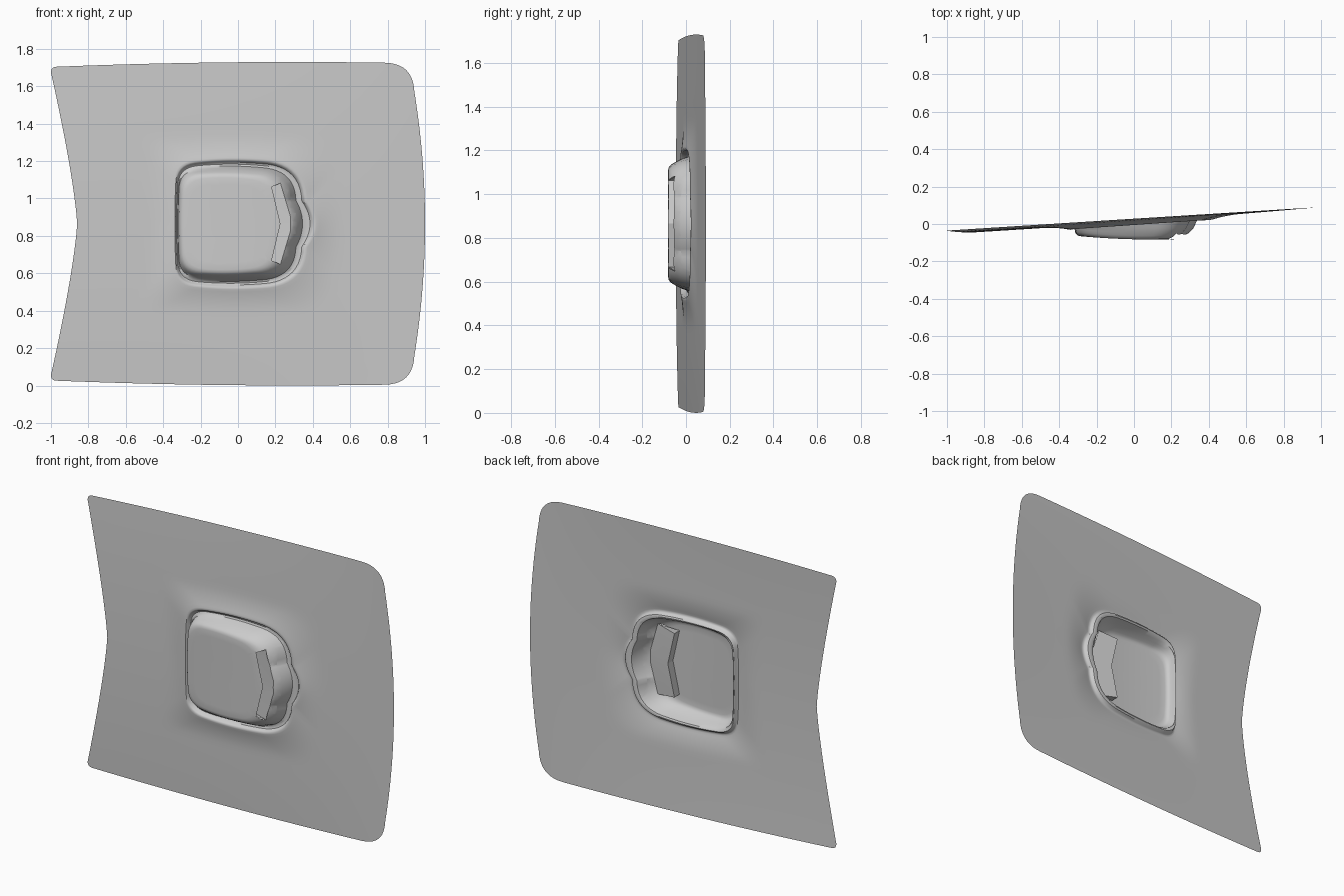
import bpy, bmesh, math
from mathutils import Vector
from mathutils.bvhtree import BVHTree

if "Cube" in bpy.data.objects:
    bpy.data.objects.remove(bpy.data.objects["Cube"])

CZ = 0.865  # mirror height of the panel


def loop(xl, xlm, xr, xrm, hl, hm, hr, rl, rr, p=2.0):
    """Rounded outline, mirrored about CZ. Corner x/heights, mid bulges, corner radii."""
    def top(x):
        u = (x - xl) / (xr - xl)
        return hl + (hr - hl) * u + 4 * u * (1 - u) * (hm - (hl + hr) / 2)

    def bez(a, b, c, n):
        return [((1 - t) ** 2 * a[0] + 2 * t * (1 - t) * b[0] + t * t * c[0],
                 (1 - t) ** 2 * a[1] + 2 * t * (1 - t) * b[1] + t * t * c[1])
                for t in [i / n for i in range(n)]]
    n = 14
    pts = []
    a, c = (xl, hl - rl), (xl + rl, top(xl + rl))
    for i in range(n):
        t = i / n
        pts.append((xlm + (xl - xlm) * t ** p, a[1] * t))
    pts += bez(a, (xl, hl), c, 8)
    x2 = xr - rr
    for i in range(18):
        x = c[0] + (x2 - c[0]) * i / 18
        pts.append((x, top(x)))
    e = (xr + (xrm - xr) * 0.12, hr - rr)
    pts += bez((x2, top(x2)), (xr, hr), e, 10)
    for i in range(n + 1):
        t = 1 - i / n
        pts.append((xrm + (e[0] - xrm) * t ** 2, e[1] * t))
    return pts + [(x, -z) for x, z in pts[-2:0:-1]]


def base_y(x, z):
    # slanted sheet, slightly crowned along the middle
    crown = -0.02 * max(0, 1 - (z / 0.865) ** 2) * (1 - ((x + 1) / 2) ** 3)
    return 0.0285 + 0.0625 * x + crown


def cap_y(x):
    return -0.083 + 0.02 * (min(0, x - 0.1) / 0.41) ** 2


bm = bmesh.new()
rings = []


def add_ring(pts, yf):
    rings.append([bm.verts.new((x, yf(x, z), CZ + z)) for x, z in pts])


# outer sheet, swelling towards the lip
outer = loop(-1, -0.86, 0.935, 1.0, 0.838, 0.863, 0.858, 0.03, 0.15, 1.3)
lip = loop(-0.34, -0.345, 0.365, 0.42, 0.325, 0.352, 0.315, 0.10, 0.19)
for t in (1, .97, .9, .8, .7, .6, .5, .4, .3, .24, .19, .15, .11, .08, .05, .025, 0):
    pts = [(a[0] + (b[0] - a[0]) * t, a[1] + (b[1] - a[1]) * t) for a, b in zip(lip, outer)]
    d = -0.018 * max(0, 1 - t / 0.26) ** 2
    add_ring(pts, lambda x, z: base_y(x, z) + d)

# lip, groove and foot of the bump
for spec, d in (
        ((-.333, -.338, .353, .407, .316, .343, .306, .10, .18), -.019),
        ((-.328, -.333, .345, .398, .309, .335, .299, .10, .18), -.014),
        ((-.325, -.329, .335, .385, .303, .327, .292, .10, .17), .002),
        ((-.322, -.326, .320, .365, .297, .318, .283, .10, .16), .006),
        ((-.318, -.323, .305, .345, .290, .308, .275, .10, .15), .002)):
    add_ring(loop(*spec), lambda x, z: base_y(x, z) + d)

# bump wall and rounded shoulder
for spec, d in (
        ((-.316, -.321, .275, .318, .279, .296, .265, .10, .14), .060),
        ((-.313, -.318, .255, .295, .268, .284, .254, .10, .13), .036),
        ((-.310, -.315, .237, .270, .259, .275, .246, .10, .12), .020),
        ((-.305, -.310, .222, .247, .251, .268, .238, .10, .115), .010),
        ((-.297, -.302, .205, .226, .241, .259, .228, .10, .11), .003),
        ((-.285, -.290, .185, .203, .228, .246, .215, .10, .11), 0)):
    add_ring(loop(*spec), lambda x, z: cap_y(x) + d)

# nearly flat cap, shrinking to its centre
last = loop(-.285, -.290, .185, .203, .228, .246, .215, .10, .11)
for s in (.85, .65, .4, .15):
    add_ring([(-0.045 + (x + 0.045) * s, z * s) for x, z in last], lambda x, z: cap_y(x))
for r0, r1 in zip(rings, rings[1:]):
    for i in range(len(r0)):
        j = (i + 1) % len(r0)
        bm.faces.new((r0[i], r0[j], r1[j], r1[i]))
bm.faces.new(rings[-1])
bmesh.ops.recalc_face_normals(bm, faces=bm.faces)
tree = BVHTree.FromBMesh(bm)


def surf(x, z):
    return Vector((x, tree.ray_cast(Vector((x, -1, CZ + z)), Vector((0, 1, 0)))[0].y, CZ + z))


# chevron window cut through the right-hand slope
inner = [(.18, .197), (.227, 0), (.18, -.197)]
rim = [(.227, .217), (.28, .04), (.28, -.04), (.227, -.217)]
poly = inner + rim[::-1]


def inside(x, z):
    hit = False
    for (x0, z0), (x1, z1) in zip(poly, poly[1:] + poly[:1]):
        if (z0 > z) != (z1 > z) and x < x0 + (z - z0) * (x1 - x0) / (z1 - z0):
            hit = not hit
    return hit


for (x0, z0), (x1, z1) in zip(poly, poly[1:] + poly[:1]):
    faces = []
    for f in bm.faces:
        c = f.calc_center_median()
        if .13 < c.x < .31 and abs(c.z - CZ) < .25:
            faces.append(f)
    geom = set(faces)
    for f in faces:
        geom.update(f.edges)
        geom.update(f.verts)
    bmesh.ops.bisect_plane(bm, geom=list(geom), dist=1e-5, plane_co=(x0, 0, CZ + z0),
                           plane_no=Vector((z1 - z0, 0, x0 - x1)).normalized())
gone = [f for f in bm.faces if inside(f.calc_center_median().x, f.calc_center_median().z - CZ)]
bmesh.ops.delete(bm, geom=gone, context='FACES')


def finish(b, name, angle):
    me = bpy.data.meshes.new(name)
    b.to_mesh(me)
    b.free()
    ob = bpy.data.objects.new(name, me)
    bpy.context.collection.objects.link(ob)
    bpy.ops.object.select_all(action='DESELECT')
    ob.select_set(True)
    bpy.context.view_layer.objects.active = ob
    bpy.ops.object.shade_smooth_by_angle(angle=math.radians(angle))


finish(bm, "panel_with_bump", 40)

# undercut pocket behind the window: floor, back wall and end walls
bp = bmesh.new()
deep = [(.10, .197), (.145, 0), (.10, -.197)]
rim_v = [bp.verts.new(surf(*q)) for q in rim]
floor_v = [bp.verts.new((x, -.03, CZ + z)) for x, z in deep]
roof_v = [bp.verts.new(surf(*q) + Vector((0, .003, 0))) for q in deep]
edge_v = [bp.verts.new(surf(*q)) for q in (inner[0], inner[2])]
bp.faces.new((rim_v[0], rim_v[1], floor_v[1], floor_v[0]))
bp.faces.new((rim_v[1], rim_v[2], floor_v[1]))
bp.faces.new((rim_v[2], rim_v[3], floor_v[2], floor_v[1]))
for i in (0, 1):
    bp.faces.new((floor_v[i], floor_v[i + 1], roof_v[i + 1], roof_v[i]))
bp.faces.new((rim_v[0], floor_v[0], roof_v[0], edge_v[0]))
bp.faces.new((rim_v[3], edge_v[1], roof_v[2], floor_v[2]))
bmesh.ops.recalc_face_normals(bp, faces=bp.faces)
finish(bp, "vent_pocket", 20)
